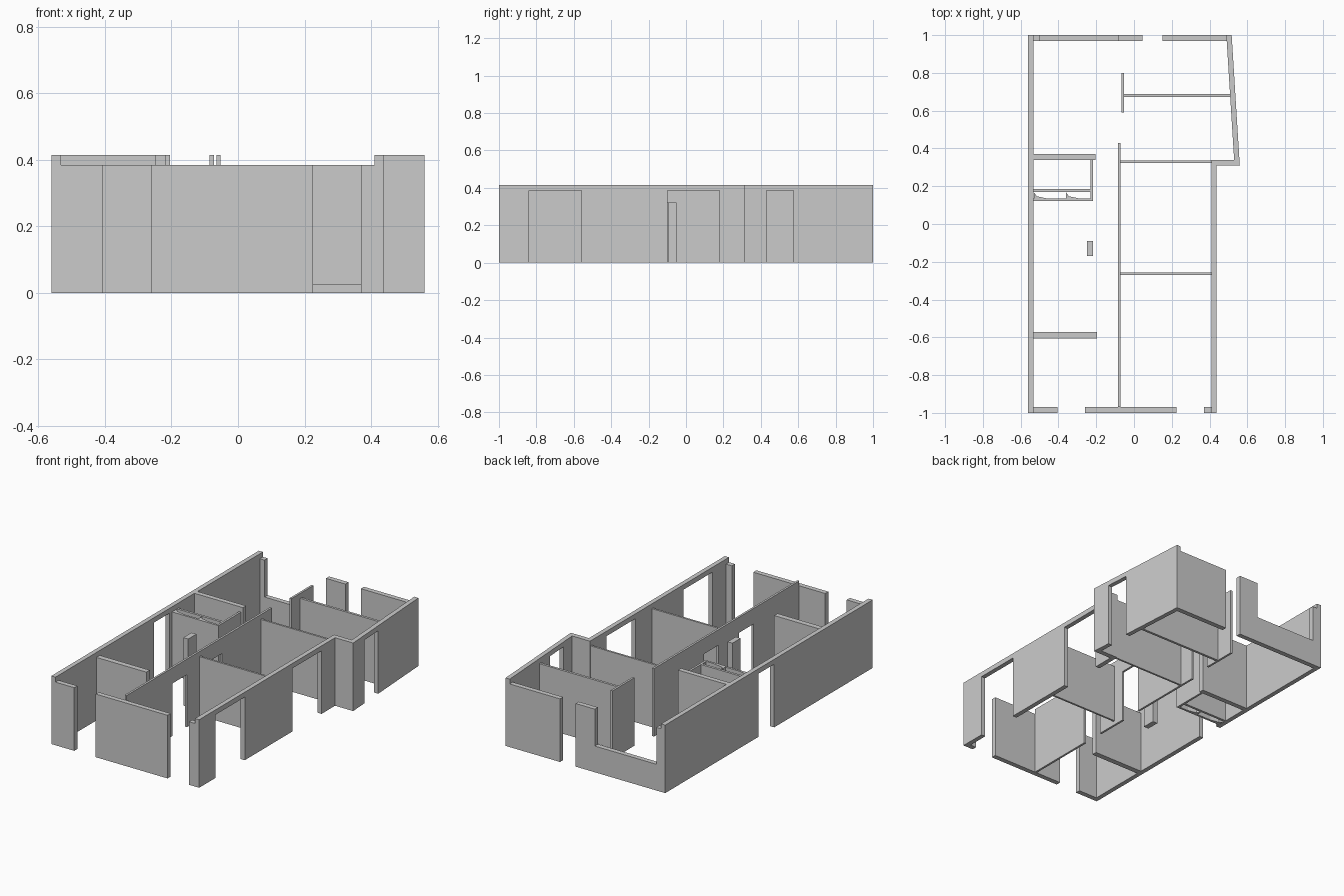
import bpy
import bmesh
from mathutils import Vector

cube = bpy.data.objects.get("Cube")
if cube:
    bpy.data.objects.remove(cube, do_unlink=True)

plaster = bpy.data.materials.new("grey_plaster")
plaster.use_nodes = True
GREY = (0.6, 0.6, 0.6, 1)
plaster.diffuse_color = GREY
plaster.node_tree.nodes["Principled BSDF"].inputs["Base Color"].default_value = GREY

TALL, LOW, SILL = 0.415, 0.385, 0.16


def extrude(name, points, shift):
    """Extrude one flat outline into a solid."""
    bm = bmesh.new()
    face = bm.faces.new([bm.verts.new(p) for p in points])
    grown = bmesh.ops.extrude_face_region(bm, geom=[face])["geom"]
    verts = [g for g in grown if isinstance(g, bmesh.types.BMVert)]
    bmesh.ops.translate(bm, verts=verts, vec=Vector(shift))
    bmesh.ops.recalc_face_normals(bm, faces=bm.faces)
    mesh = bpy.data.meshes.new(name)
    bm.to_mesh(mesh)
    bm.free()
    mesh.materials.append(plaster)
    obj = bpy.data.objects.new(name, mesh)
    bpy.context.collection.objects.link(obj)
    return obj


def long_wall(name, start, end, thick, doors):
    """Wall running along y; doors are (from y, to y, height) notches."""
    (x0, y0), (x1, y1) = start, end

    def at(y, z):
        return (x0 + (x1 - x0) * (y - y0) / (y1 - y0), y, z)

    outline = [at(y0, TALL), at(y0, 0)]
    for a, b, h in doors:
        outline += [at(a, 0), at(a, h), at(b, h), at(b, 0)]
    outline += [at(y1, 0), at(y1, TALL)]
    return extrude(name, outline, (thick, 0, 0))


def block(name, x0, x1, y0, y1, top, bottom=0):
    """Plain straight wall or post."""
    outline = [(x0, y0, bottom), (x1, y0, bottom), (x1, y1, bottom), (x0, y1, bottom)]
    return extrude(name, outline, (0, 0, top - bottom))


# Long walls with door openings
long_wall("left_outer_wall", (-0.56, -1), (-0.56, 1), 0.028, [(-0.05, 0.10, LOW)])
long_wall("right_outer_wall", (0.41, -1), (0.41, 0.31), 0.028,
          [(-0.84, -0.56, LOW), (-0.10, 0.18, LOW)])
long_wall("slanted_right_wall", (0.56, 0.31), (0.517, 1), -0.028, [(0.43, 0.575, LOW)])
long_wall("corridor_wall", (-0.085, -0.97), (-0.085, 0.43), 0.013,
          [(-0.53, -0.39, 0.32), (-0.19, -0.05, 0.32)])
block("right_wall_step", 0.41, 0.532, 0.31, 0.34, TALL)

# Front wall pieces
for side, a, b in (("left", -0.532, -0.405), ("middle", -0.26, 0.225), ("right", 0.37, 0.41)):
    block("front_wall_" + side, a, b, -1, -0.97, LOW)

# Back wall with a wide window notch
steps = [(-0.532, 0), (0.045, 0), (0.045, LOW), (-0.085, LOW),
         (-0.085, SILL), (-0.50, SILL), (-0.50, LOW), (-0.532, LOW)]
extrude("back_wall_window", [(x, 0.97, z) for x, z in steps], (0, 0.03, 0))
block("back_wall_corner", 0.15, 0.49, 0.97, 1, LOW)

# Room dividers on the right side
block("front_room_divider", -0.072, 0.41, -0.27, -0.258, LOW, 0.025)
block("middle_room_divider", -0.072, 0.41, 0.323, 0.335, LOW)
block("back_room_divider", -0.052, 0.509, 0.673, 0.688, LOW)
block("back_room_screen", -0.065, -0.052, 0.59, 0.80, TALL)

# Kitchen side walls and post
block("front_left_divider", -0.532, -0.195, -0.605, -0.572, LOW)
block("post", -0.25, -0.217, -0.17, -0.09, TALL)
block("back_left_divider", -0.532, -0.205, 0.34, 0.37, TALL)

# Closet
block("closet_side", -0.23, -0.217, 0.122, 0.34, LOW)
block("closet_front", -0.532, -0.23, 0.122, 0.135, LOW)
block("closet_middle", -0.532, -0.23, 0.17, 0.185, LOW)
for i, x in enumerate((-0.53, -0.36)):
    wedge = [(x, 0.135, 0), (x + 0.07, 0.135, 0), (x + 0.015, 0.147, 0), (x, 0.168, 0)]
    extrude("closet_wedge_" + str(i + 1), wedge, (0, 0, LOW))
